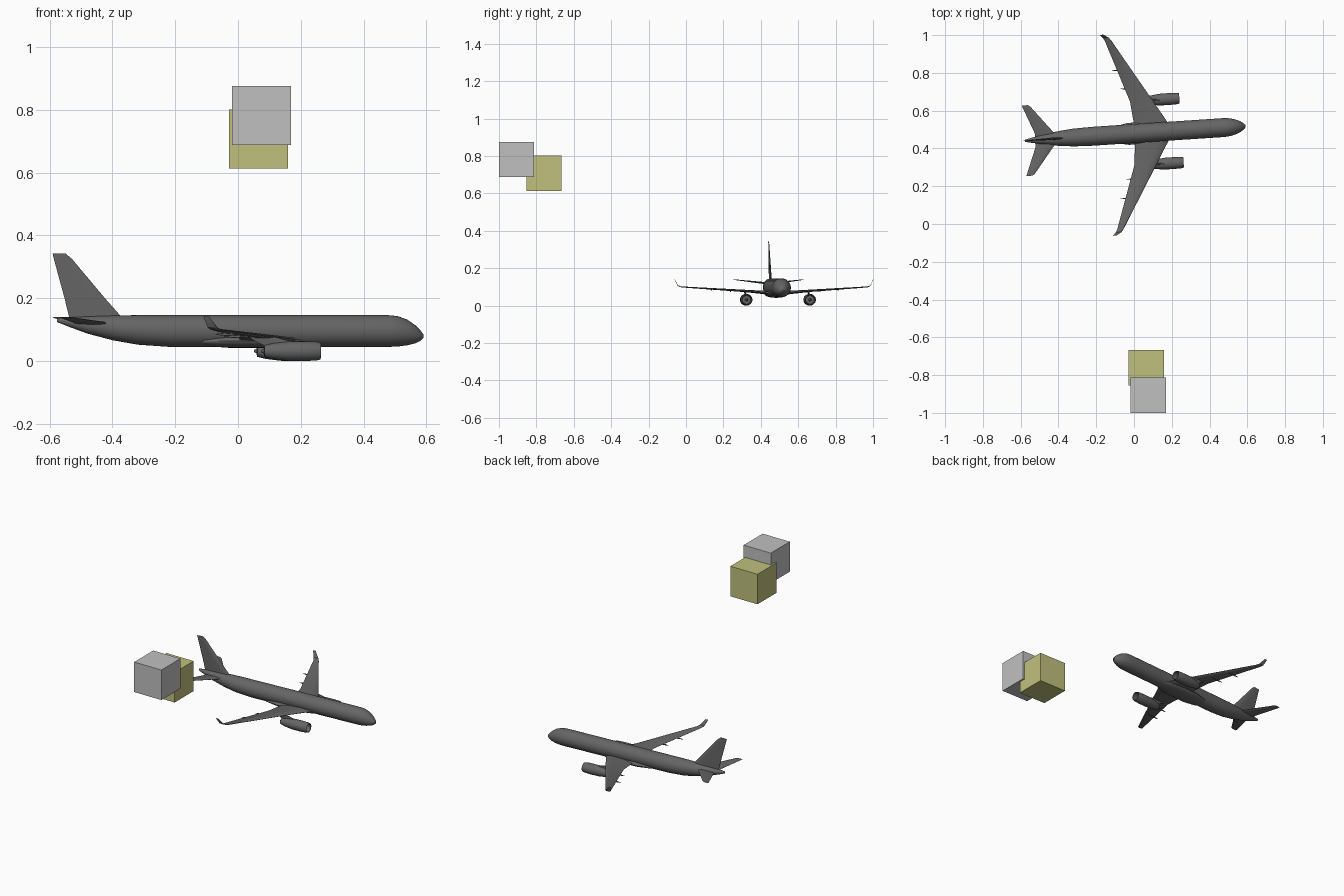
import bpy, bmesh, math
from mathutils import Matrix, Vector

old = bpy.data.objects.get("Cube")
if old:
    bpy.data.objects.remove(old, do_unlink=True)


def material(name, rgb):
    m = bpy.data.materials.new(name)
    m.use_nodes = True
    m.diffuse_color = (*rgb, 1)
    m.node_tree.nodes["Principled BSDF"].inputs["Base Color"].default_value = (*rgb, 1)
    return m


DARK = material("dark grey", (0.13, 0.13, 0.13))
GREY = material("light grey", (0.53, 0.53, 0.53))
YELLOW = material("pale yellow", (0.53, 0.53, 0.21))

# The aircraft is modelled along x, then turned slightly and shifted
PLACE = Matrix.Translation((0, 0.479, 0)) @ Matrix.Rotation(math.radians(3.8), 4, "Z")


def finish(name, bm, mat, smooth=35):
    bmesh.ops.recalc_face_normals(bm, faces=bm.faces[:])
    mesh = bpy.data.meshes.new(name)
    bm.to_mesh(mesh)
    bm.free()
    mesh.materials.append(mat)
    ob = bpy.data.objects.new(name, mesh)
    bpy.context.collection.objects.link(ob)
    if smooth:
        bpy.ops.object.select_all(action="DESELECT")
        ob.select_set(True)
        bpy.context.view_layer.objects.active = ob
        bpy.ops.object.shade_smooth_by_angle(angle=math.radians(smooth))
    return ob


def loft(name, rings):
    """Skin closed rings of points and cap both ends."""
    bm = bmesh.new()
    vs = [[bm.verts.new(PLACE @ Vector(p)) for p in r] for r in rings]
    n = len(vs[0])
    for a, b in zip(vs, vs[1:]):
        for i in range(n):
            j = (i + 1) % n
            bm.faces.new((a[i], a[j], b[j], b[i]))
    bm.faces.new(vs[0])
    bm.faces.new(vs[-1])
    return finish(name, bm, DARK)


def ellipse(x, y, z, ry, rz, n=32):
    steps = [2 * math.pi * i / n for i in range(n)]
    return [(x, y + ry * math.cos(t), z + rz * math.sin(t)) for t in steps]


# Aerofoil outline: position along the chord, side of the thickness
FOIL = [(0, 0), (0.05, 0.6), (0.3, 1), (0.65, 0.65), (1, 0.05),
        (1, -0.05), (0.65, -0.5), (0.3, -0.8), (0.05, -0.5)]


def surface(name, sections, side):
    """Wing-like part from (span, leading x, trailing x, z, half thickness)."""
    loft(name, [[(a + (b - a) * c, side * v, z + h * t) for c, t in FOIL]
                for v, a, b, z, h in sections])


# Fuselage: x, bottom, top, half width
body = [(-0.578, 0.124, 0.136, 0.006), (-0.54, 0.109, 0.139, 0.014),
        (-0.48, 0.087, 0.142, 0.026), (-0.40, 0.066, 0.145, 0.039),
        (-0.32, 0.052, 0.146, 0.047), (-0.22, 0.045, 0.146, 0.050),
        (0.48, 0.045, 0.146, 0.050), (0.51, 0.046, 0.143, 0.047),
        (0.54, 0.050, 0.132, 0.039), (0.565, 0.056, 0.115, 0.028),
        (0.582, 0.064, 0.098, 0.017), (0.592, 0.073, 0.085, 0.006)]
loft("fuselage", [ellipse(x, 0, (lo + hi) / 2, w, (hi - lo) / 2) for x, lo, hi, w in body])

# Belly fairing under the wing roots
fairing = [(-0.15, 0.012, 0.006), (-0.11, 0.042, 0.015), (-0.03, 0.058, 0.021),
           (0.12, 0.058, 0.021), (0.19, 0.045, 0.014), (0.23, 0.015, 0.006)]
loft("belly_fairing", [ellipse(x, 0, 0.063, w, h, 24) for x, w, h in fairing])

# Tail fin
fin = [(0.13, -0.365, -0.537, 0.008), (0.155, -0.385, -0.543, 0.007),
       (0.20, -0.425, -0.554, 0.006), (0.325, -0.53, -0.588, 0.003),
       (0.342, -0.55, -0.592, 0.002)]
loft("tail_fin", [[(a + (b - a) * c, h * t, z) for c, t in FOIL] for z, a, b, h in fin])

wing = [(0, 0.20, 0.0, 0.067, 0.012), (0.05, 0.18, 0.003, 0.068, 0.011),
        (0.17, 0.109, -0.01, 0.078, 0.007), (0.50, -0.088, -0.122, 0.100, 0.003),
        (0.516, -0.10, -0.131, 0.107, 0.002), (0.533, -0.128, -0.146, 0.142, 0.001)]
stabiliser = [(0, -0.40, -0.522, 0.118, 0.006), (0.035, -0.425, -0.524, 0.121, 0.006),
              (0.178, -0.538, -0.580, 0.138, 0.002), (0.187, -0.55, -0.583, 0.139, 0.001)]

# Nacelle profile: x, radius, ending inside the intake
nacelle = [(0.072, 0.018), (0.10, 0.025), (0.15, 0.031), (0.20, 0.0315),
           (0.24, 0.030), (0.252, 0.027), (0.25, 0.024), (0.215, 0.022)]

for side, label in ((1, "left"), (-1, "right")):
    surface(label + "_wing", wing, side)
    surface(label + "_stabiliser", stabiliser, side)
    y = side * 0.17
    loft(label + "_engine", [ellipse(x, y, 0.0315, r, r, 24) for x, r in nacelle])
    loft(label + "_spinner", [ellipse(x, y, 0.0315, r, r, 12)
                              for x, r in ((0.21, 0.009), (0.225, 0.006), (0.234, 0.001))])
    loft(label + "_exhaust", [ellipse(x, y, 0.0315, r, r, 12)
                              for x, r in ((0.08, 0.012), (0.062, 0.003))])
    # Pylon joining the engine to the wing
    loft(label + "_pylon", [[(a + (b - a) * c, y + 0.005 * t, z) for c, t in FOIL]
                            for z, a, b in ((0.05, 0.21, 0.07), (0.076, 0.11, 0.02))])
    # Slim flap track fairings under the trailing edge
    for v, x, z in ((0.24, -0.03, 0.078), (0.34, -0.065, 0.085)):
        loft(label + "_flap_fairing", [ellipse(x + dx, side * v, z, r * 0.7, r, 8)
                                       for dx, r in ((-0.03, 0.001), (0, 0.005), (0.05, 0.001))])

# Two floating cubes
for name, mat, centre in (("grey_cube", GREY, (0.075, -0.906, 0.782)),
                          ("yellow_cube", YELLOW, (0.065, -0.76, 0.708))):
    bm = bmesh.new()
    bmesh.ops.create_cube(bm, size=0.188, matrix=Matrix.Translation(centre))
    finish(name, bm, mat, 0)
